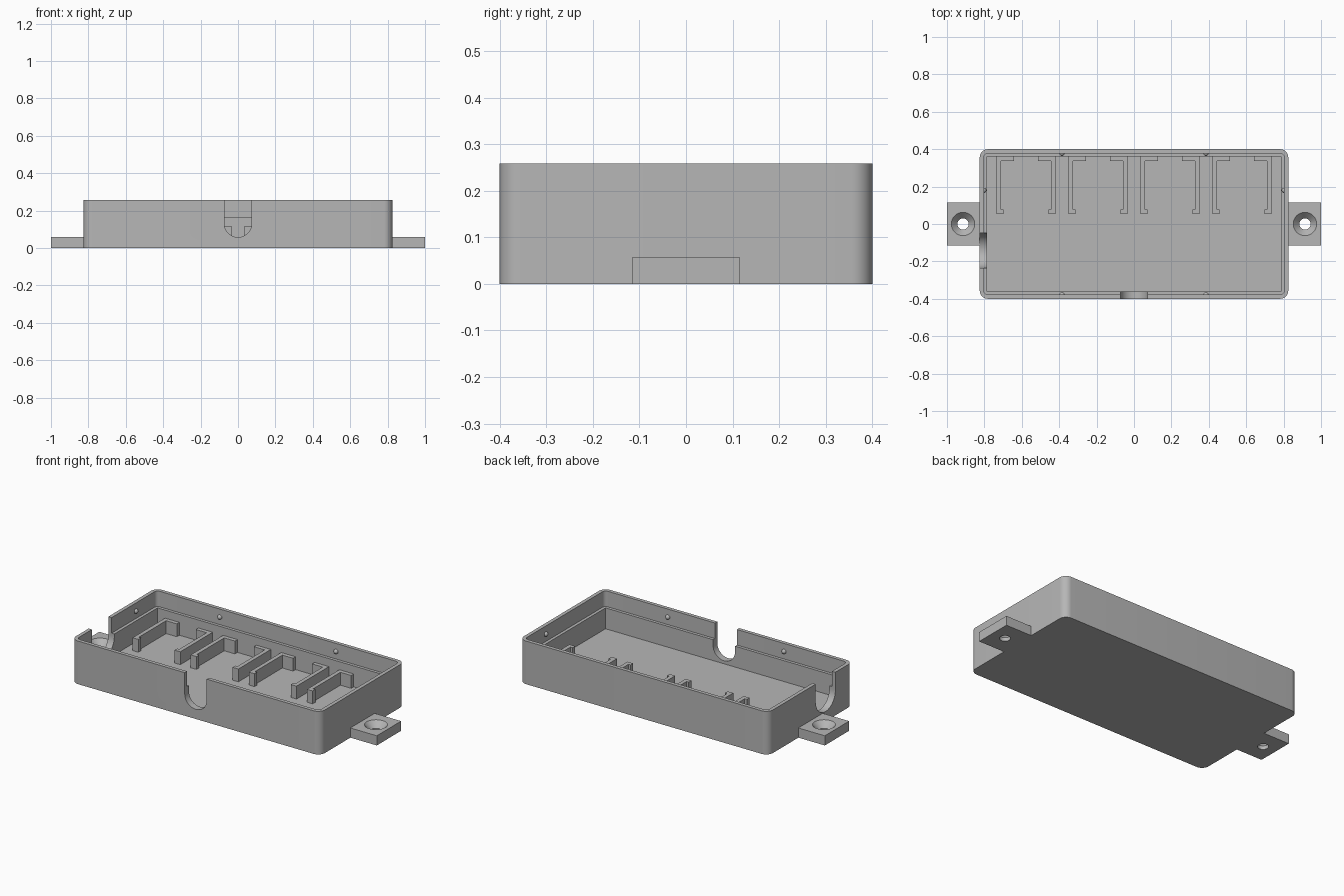
import bpy, bmesh
from math import pi, sin, cos, radians
from mathutils import Matrix

if "Cube" in bpy.data.objects:
    bpy.data.objects.remove(bpy.data.objects["Cube"], do_unlink=True)

grey = bpy.data.materials.new("plain grey")
grey.use_nodes = True
COLOUR = (0.47, 0.47, 0.47, 1)
grey.diffuse_color = COLOUR
grey.node_tree.nodes["Principled BSDF"].inputs["Base Color"].default_value = COLOUR

# Main sizes
HALF_X, HALF_Y, HEIGHT = 0.825, 0.4, 0.258
FLOOR, LEDGE, WALL, LIP = 0.04, 0.165, 0.04, 0.022
TAB_TOP = 0.058


def finish(name, bm):
    bmesh.ops.recalc_face_normals(bm, faces=bm.faces[:])
    mesh = bpy.data.meshes.new(name)
    bm.to_mesh(mesh)
    bm.free()
    mesh.materials.append(grey)
    obj = bpy.data.objects.new(name, mesh)
    bpy.context.collection.objects.link(obj)
    return obj


def prism(name, outline, low, high, matrix=Matrix()):
    """Extrude a flat outline from low to high, then place it."""
    bm = bmesh.new()
    face = bm.faces.new([bm.verts.new((x, y, low)) for x, y in outline])
    bmesh.ops.extrude_face_region(bm, geom=[face], use_keep_orig=True)
    bm.verts.ensure_lookup_table()
    for v in bm.verts[len(outline):]:
        v.co.z = high
    bm.transform(matrix)
    return finish(name, bm)


def cone(name, r_low, r_high, low, high, x):
    bm = bmesh.new()
    bmesh.ops.create_cone(bm, cap_ends=True, segments=48, radius1=r_low, radius2=r_high,
                          depth=high - low, matrix=Matrix.Translation((x, 0, (low + high) / 2)))
    return finish(name, bm)


def rounded(hx, hy, r, steps=10):
    """Rectangle outline with rounded corners."""
    pts = []
    for i, (sx, sy) in enumerate([(1, 1), (-1, 1), (-1, -1), (1, -1)]):
        for k in range(steps + 1):
            a = (i + k / steps) * pi / 2
            pts.append((sx * (hx - r) + r * cos(a), sy * (hy - r) + r * sin(a)))
    return pts


def box(x0, x1, y0, y1):
    return [(x0, y0), (x1, y0), (x1, y1), (x0, y1)]


def slot(centre, r, bottom, top=0.35, steps=24):
    """U-shaped outline, open end upwards."""
    arc = [pi + pi * k / steps for k in range(steps + 1)]
    return [(centre + r * cos(a), bottom + r + r * sin(a)) for a in arc] + [
        (centre + r, top), (centre - r, top)]


def cut(obj, *cutters):
    for cutter in cutters:
        mod = obj.modifiers.new("cut", "BOOLEAN")
        mod.operation, mod.solver, mod.object = "DIFFERENCE", "EXACT", cutter
        bpy.context.view_layer.objects.active = obj
        bpy.ops.object.modifier_apply(modifier=mod.name)
        bpy.data.objects.remove(cutter, do_unlink=True)


def smooth(obj):
    bpy.ops.object.select_all(action="DESELECT")
    obj.select_set(True)
    bpy.context.view_layer.objects.active = obj
    bpy.ops.object.shade_smooth_by_angle(angle=radians(30))


# Tray with a stepped rim and two cable notches
tray = prism("tray", rounded(HALF_X, HALF_Y, 0.045), 0, HEIGHT)
to_front = Matrix.Rotation(pi / 2, 4, "X")
to_side = Matrix.Rotation(-pi / 2, 4, "Z") @ to_front
ix, iy = HALF_X - WALL, HALF_Y - WALL
cut(tray,
    prism("pocket", box(-ix, ix, -iy, iy), FLOOR, 0.3),
    prism("rim_step", rounded(HALF_X - LIP, HALF_Y - LIP, 0.022), LEDGE, 0.3),
    prism("front_notch", slot(0, 0.073, 0.058), 0.35, 0.45, to_front),
    prism("side_notch", slot(0.142, 0.093, 0.058), 0.77, 0.9, to_side))
smooth(tray)

# Mounting tabs with countersunk holes
for side, s in (("left", 1), ("right", -1)):
    tab = prism(side + "_mounting_tab", box(s * 0.82, s, -0.115, 0.115), 0, TAB_TOP)
    hx = s * 0.914
    cut(tab,
        cone("hole", 0.03, 0.03, -0.02, 0.1, hx),
        cone("countersink", 0.03, 0.063, 0.022, TAB_TOP + 0.0005, hx))
    smooth(tab)

# Holder brackets: four mirrored pairs against the back wall
bracket = [(0.158, 0.361), (0.063, 0.361), (0.063, 0.336), (0.134, 0.336),
           (0.134, 0.078), (0.12, 0.078), (0.12, 0.053), (0.158, 0.053)]
for i in range(4):
    cx = (i - 1.5) * 0.385
    for side, s in (("left", 1), ("right", -1)):
        prism(f"{side}_bracket_{i + 1}", [(cx + s * x, y) for x, y in bracket],
              FLOOR - 0.001, 0.117)

# Small snap bumps inside the rim
lx, ly = HALF_X - LIP, HALF_Y - LIP
spots = [(s * 0.385, t * ly) for s in (-1, 1) for t in (-1, 1)] + [(-lx, 0.18), (lx, 0.18)]
for i, (x, y) in enumerate(spots):
    bm = bmesh.new()
    bmesh.ops.create_uvsphere(bm, u_segments=20, v_segments=12, radius=0.014,
                              matrix=Matrix.Translation((x, y, 0.21)))
    smooth(finish(f"snap_bump_{i + 1}", bm))
